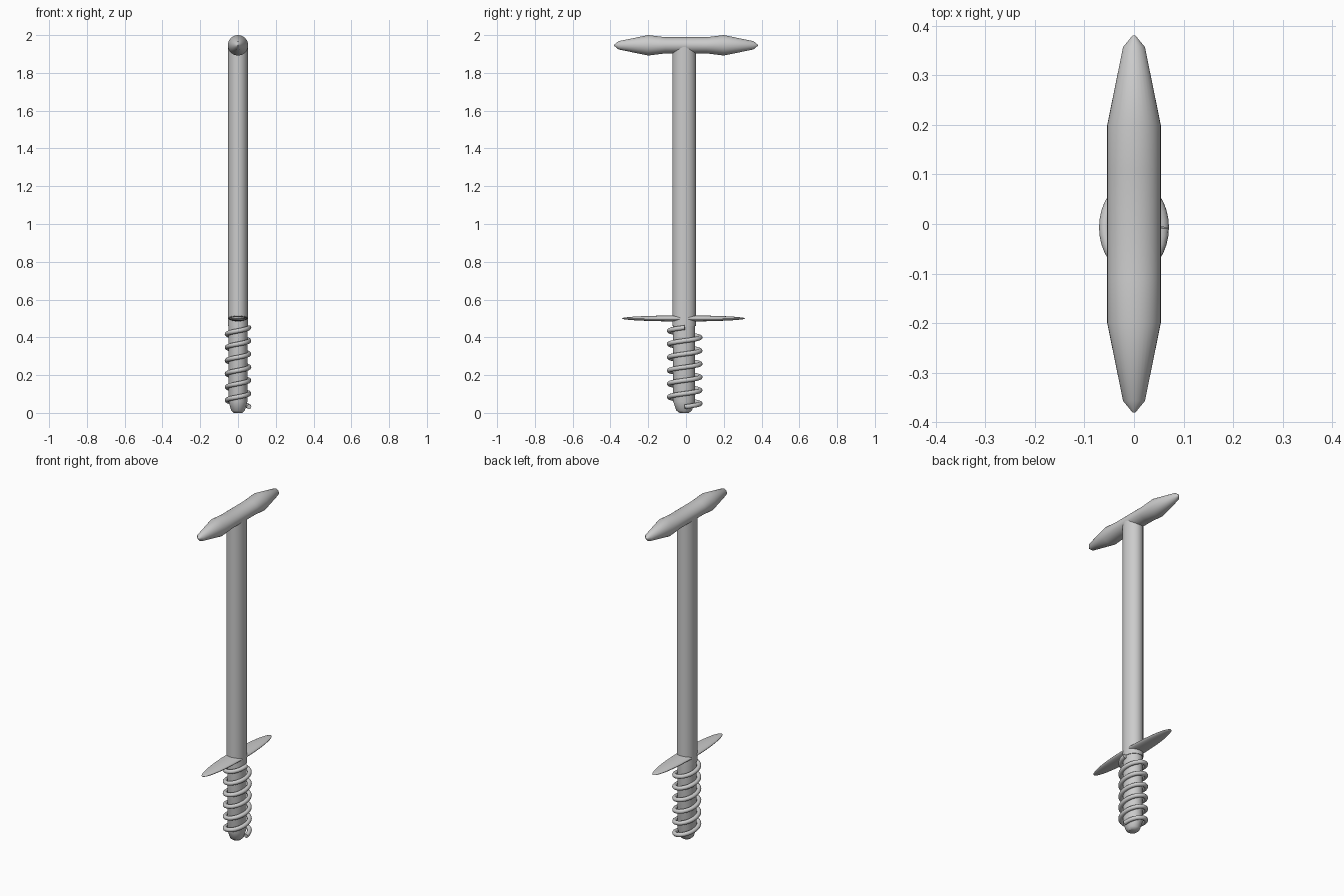
import bpy, bmesh, math

if "Cube" in bpy.data.objects:
    bpy.data.objects.remove(bpy.data.objects["Cube"])

CY = -0.01  # shaft axis sits slightly off the handle centre


def shade(ob, angle=40):
    bpy.ops.object.select_all(action='DESELECT')
    ob.select_set(True)
    bpy.context.view_layer.objects.active = ob
    bpy.ops.object.shade_smooth_by_angle(angle=math.radians(angle))


def loft(name, stations, place, sides=32):
    """Skin elliptical rings; each station is (distance, half width, half depth)."""
    bm = bmesh.new()
    rings = []
    for t, a, b in stations:
        rings.append([bm.verts.new(place(t, a * math.cos(2 * math.pi * i / sides),
                                         b * math.sin(2 * math.pi * i / sides)))
                      for i in range(sides)])
    for lo, hi in zip(rings, rings[1:]):
        for i in range(sides):
            j = (i + 1) % sides
            bm.faces.new((lo[i], lo[j], hi[j], hi[i]))
    bm.faces.new(rings[0])
    bm.faces.new(rings[-1])
    bmesh.ops.recalc_face_normals(bm, faces=bm.faces)
    me = bpy.data.meshes.new(name)
    bm.to_mesh(me)
    bm.free()
    ob = bpy.data.objects.new(name, me)
    bpy.context.collection.objects.link(ob)
    shade(ob)
    return ob


def upright(t, u, v):
    return (u, CY + v, t)


def along_y(t, u, v):
    return (u, t, 1.946 + v)


# Long oval shaft
loft("shaft", [(0.46, 0.053, 0.062), (1.94, 0.053, 0.062)], upright)

# Screw core with blunt tapered tip
loft("screw_core", [(0.0, 0.022, 0.024), (0.012, 0.036, 0.041), (0.06, 0.05, 0.058),
                    (0.48, 0.05, 0.058)], upright)

# Crossbar handle: waisted in height, tapering to the ends
half = [(0.11, 0.054, 0.043), (0.2, 0.054, 0.054), (0.357, 0.022, 0.022), (0.38, 0.003, 0.003)]
loft("handle", [(-t, a, b) for t, a, b in reversed(half)] + half, along_y)

# Flat lens-shaped foot rest
bpy.ops.mesh.primitive_uv_sphere_add(segments=48, ring_count=24, location=(0, -0.013, 0.5))
foot = bpy.context.object
foot.name = "foot_rest"
foot.scale = (0.051, 0.326, 0.016)
bpy.ops.object.transform_apply(location=False, rotation=False, scale=True)
shade(foot, 60)

# Spiral thread, six turns
cu = bpy.data.curves.new("thread", 'CURVE')
cu.dimensions = '3D'
cu.bevel_depth = 0.0125
cu.bevel_resolution = 3
cu.use_fill_caps = True
turns, steps = 6, 32
sp = cu.splines.new('POLY')
sp.points.add(turns * steps)
for i, p in enumerate(sp.points):
    a = 2 * math.pi * i / steps
    p.co = (0.058 * math.cos(a), -0.007 + 0.082 * math.sin(a),
            0.032 + 0.42 * i / (turns * steps), 1)
thread = bpy.data.objects.new("thread", cu)
bpy.context.collection.objects.link(thread)
bpy.ops.object.select_all(action='DESELECT')
thread.select_set(True)
bpy.context.view_layer.objects.active = thread
bpy.ops.object.convert(target='MESH')
shade(bpy.context.object, 60)
